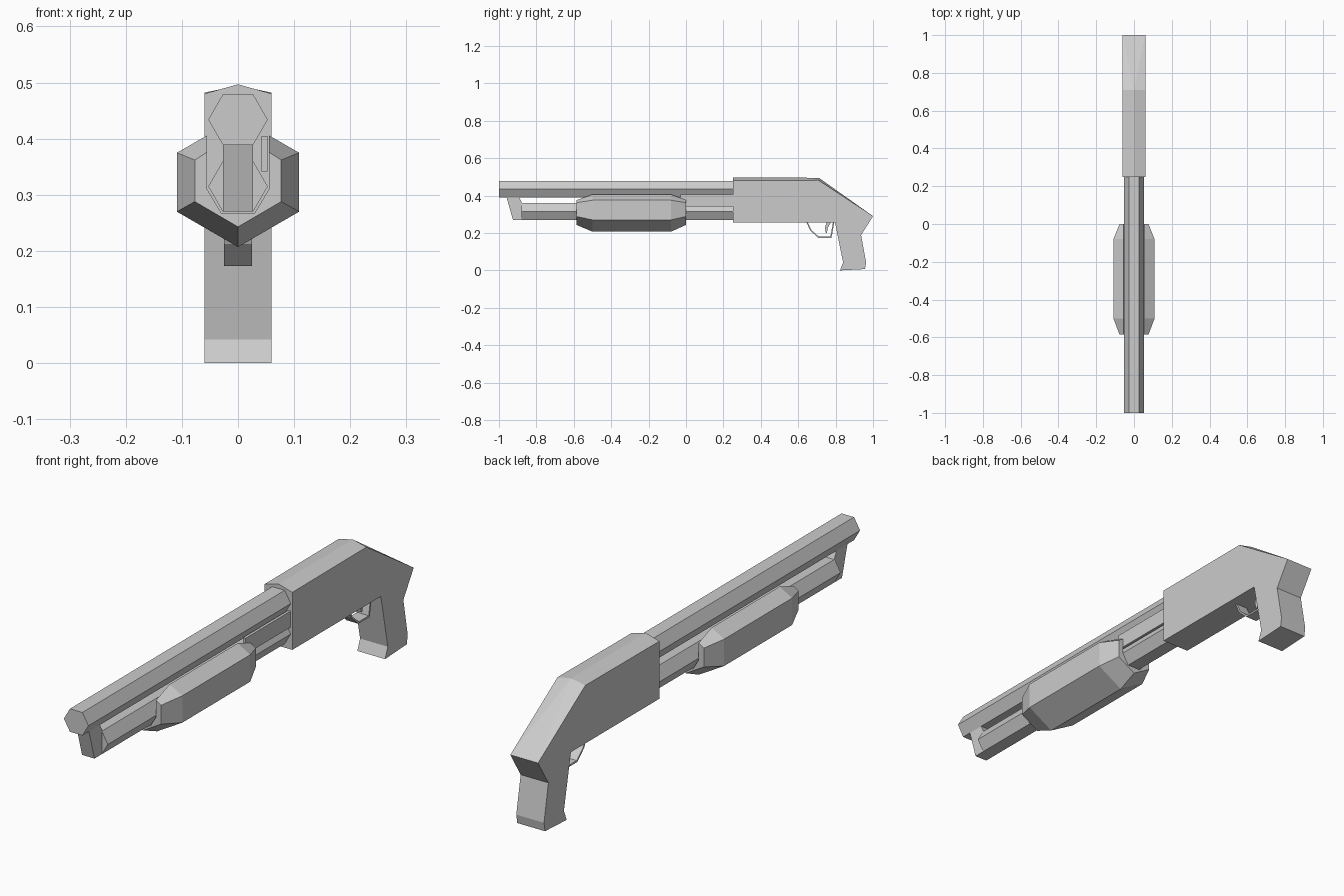
import bpy, bmesh

if "Cube" in bpy.data.objects:
    bpy.data.objects.remove(bpy.data.objects["Cube"])

grey = bpy.data.materials.new("plain grey")
grey.diffuse_color = (0.6, 0.6, 0.6, 1)
grey.use_nodes = True
grey.node_tree.nodes["Principled BSDF"].inputs["Base Color"].default_value = grey.diffuse_color


def finish(name, bm):
    bmesh.ops.recalc_face_normals(bm, faces=bm.faces)
    mesh = bpy.data.meshes.new(name)
    bm.to_mesh(mesh)
    bm.free()
    mesh.materials.append(grey)
    obj = bpy.data.objects.new(name, mesh)
    bpy.context.collection.objects.link(obj)
    return obj


def loft(name, rings):
    """Skin a list of equal-length rings of 3D points and cap both ends."""
    bm = bmesh.new()
    loops = [[bm.verts.new(p) for p in ring] for ring in rings]
    n = len(loops[0])
    for a, b in zip(loops, loops[1:]):
        for i in range(n):
            j = (i + 1) % n
            bm.faces.new((a[i], a[j], b[j], b[i]))
    bm.faces.new(loops[0])
    bm.faces.new(loops[-1])
    return finish(name, bm)


def plate(name, outline, x0, x1):
    """Extrude a (y, z) outline across x."""
    return loft(name, [[(x, y, z) for y, z in outline] for x in (x0, x1)])


def hex_tube(name, zc, y0, y1):
    section = [(0.053, 0), (0.027, 0.045), (-0.027, 0.045),
               (-0.053, 0), (-0.027, -0.045), (0.027, -0.045)]
    return loft(name, [[(x, y, zc + z) for x, z in section] for y in (y0, y1)])


# Barrel and magazine tube
hex_tube("barrel", 0.434, -1.0, 0.27)
hex_tube("magazine_tube", 0.315, -0.88, 0.27)

# Bracket joining the tube to the barrel
plate("front_bracket", [(-0.96, 0.392), (-0.925, 0.27), (-0.877, 0.27),
                        (-0.877, 0.36), (-0.893, 0.392)], -0.027, 0.027)

# Single action bar on the right
plate("action_bar", [(-0.03, 0.342), (0.27, 0.342), (0.27, 0.405), (-0.03, 0.405)],
      0.042, 0.053)


# Sliding grip: open-topped channel with tapered ends
def grip_ring(y, top, side, upper, lower, bottom):
    right = [(0.055, top), (side, upper), (side, lower)]
    inner = [(-0.055, 0.31), (-0.03, 0.268), (0.03, 0.268), (0.055, 0.31)]
    pts = right + [(0, bottom)] + [(-x, z) for x, z in reversed(right)] + inner
    return [(x, y, z) for x, z in pts]


end = (0.376, 0.077, 0.362, 0.288, 0.243)
middle = (0.406, 0.109, 0.375, 0.27, 0.207)
loft("sliding_grip", [grip_ring(-0.585, *end), grip_ring(-0.5, *middle),
                      grip_ring(-0.08, *middle), grip_ring(0.0, *end)])

# Receiver and pistol grip in one body, with a shallow ridge along the top
W = 0.06
side = [(0.25, 0.48), (0.25, 0.255), (0.797, 0.255), (0.84, 0.042), (0.823, 0.0),
        (0.957, 0.007), (0.963, 0.042), (0.936, 0.188), (1.0, 0.29), (0.708, 0.482)]
bm = bmesh.new()
L = [bm.verts.new((-W, y, z)) for y, z in side]
R = [bm.verts.new((W, y, z)) for y, z in side]
ridge_front = bm.verts.new((0, 0.25, 0.497))
ridge_back = bm.verts.new((0, 0.71, 0.495))
bm.faces.new(L)
bm.faces.new(R)
for i in range(1, 8):
    bm.faces.new((L[i], L[i + 1], R[i + 1], R[i]))
bm.faces.new((L[0], L[1], R[1], R[0], ridge_front))
for s in (L, R):
    bm.faces.new((s[0], ridge_front, ridge_back, s[9]))
    bm.faces.new((s[9], ridge_back, s[8]))
bm.faces.new((L[8], ridge_back, R[8]))
finish("receiver_and_grip", bm)

# Trigger guard strip and trigger
plate("trigger_guard", [(0.643, 0.258), (0.665, 0.212), (0.708, 0.173), (0.778, 0.173),
                        (0.793, 0.258), (0.786, 0.258), (0.772, 0.18), (0.711, 0.18),
                        (0.671, 0.215), (0.65, 0.258)], -0.025, 0.025)
plate("trigger", [(0.752, 0.258), (0.742, 0.228), (0.748, 0.198), (0.754, 0.2),
                  (0.757, 0.226), (0.775, 0.258)], -0.01, 0.01)
